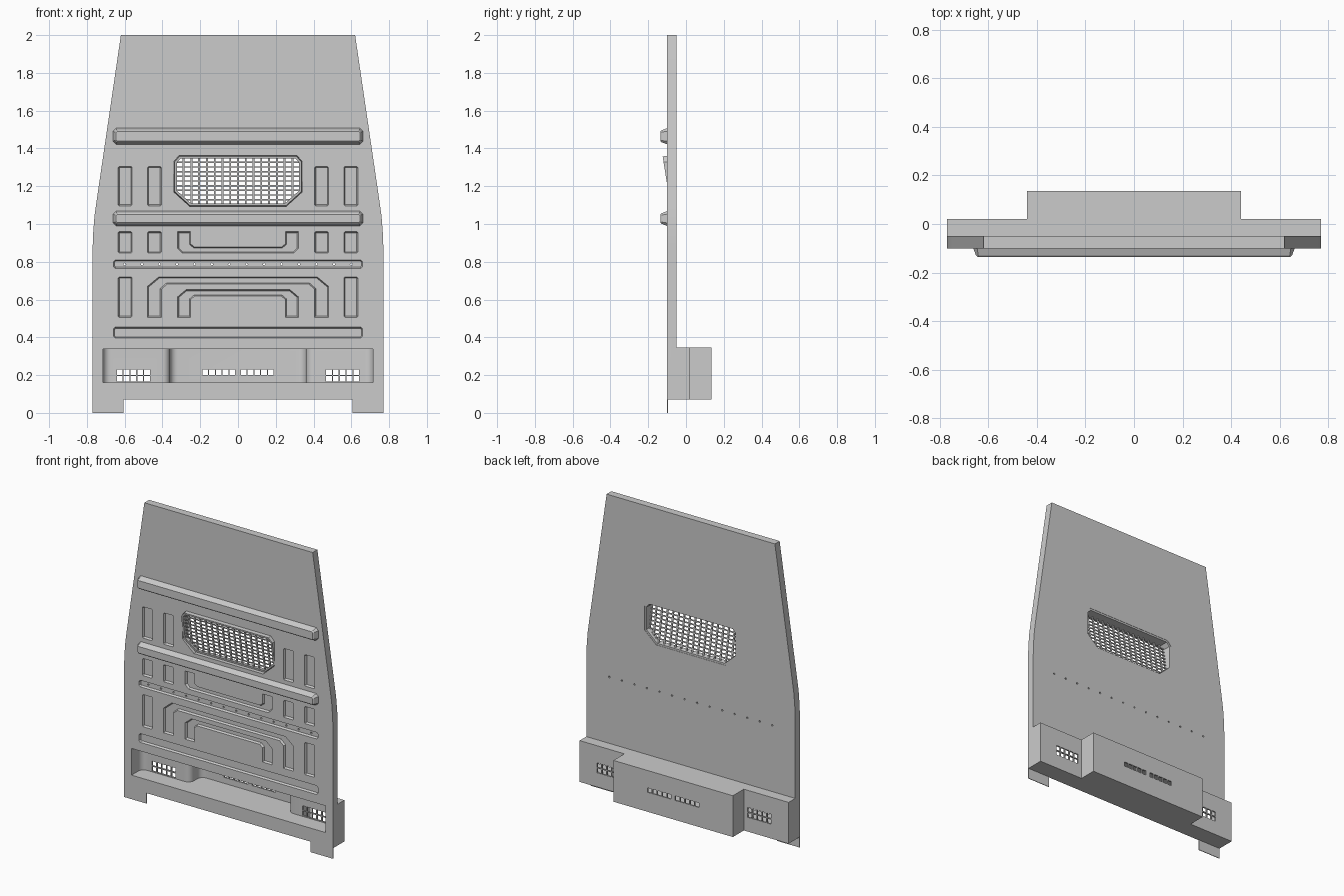
import bpy, bmesh, math
from mathutils import Vector

if "Cube" in bpy.data.objects:
    bpy.data.objects.remove(bpy.data.objects["Cube"])

FRONT, BACK = -0.10, -0.05


def mirror(half):
    """Close a right-hand half outline by mirroring it over x = 0."""
    return half + [(-x, y) for x, y in reversed(half)]


def rect(x0, x1, z0, z1):
    return [(x0, z0), (x1, z0), (x1, z1), (x0, z1)]


def chamfer(pts, r):
    out = []
    for i, p in enumerate(pts):
        p = Vector(p)
        for q in (pts[i - 1], pts[(i + 1) % len(pts)]):
            out.append(tuple(p + (Vector(q) - p).normalized() * r))
    return out


def inset(pts, d):
    n = len(pts)
    area = sum(pts[i - 1][0] * pts[i][1] - pts[i][0] * pts[i - 1][1] for i in range(n))
    s = 1 if area > 0 else -1
    out = []
    for i in range(n):
        p, a, b = Vector(pts[i]), Vector(pts[i - 1]), Vector(pts[(i + 1) % n])
        u, v = (p - a).normalized(), (b - p).normalized()
        n1, n2 = Vector((-u.y, u.x)) * s, Vector((-v.y, v.x)) * s
        out.append(tuple(p + (n1 + n2) * (d / (1 + n1.dot(n2)))))
    return out


def xz(pts, y):
    return [(x, y(z) if callable(y) else y, z) for x, z in pts]


def xy(pts, z):
    return [(x, y, z) for x, y in pts]


def arc(cx, cy, r, a0, a1, n=6):
    angles = [math.radians(a0 + (a1 - a0) * i / n) for i in range(n + 1)]
    return [(cx + r * math.cos(a), cy + r * math.sin(a)) for a in angles]


def loft(bm, *rings, loop=False):
    vs = [[bm.verts.new(p) for p in ring] for ring in rings]
    n = len(vs[0])
    pairs = list(zip(vs, vs[1:])) + ([(vs[-1], vs[0])] if loop else [])
    for a, b in pairs:
        for i in range(n):
            j = (i + 1) % n
            bm.faces.new((a[i], a[j], b[j], b[i]))
    if not loop:
        bm.faces.new(vs[0])
        bm.faces.new(vs[-1])


def make(name, bm):
    bmesh.ops.recalc_face_normals(bm, faces=bm.faces[:])
    me = bpy.data.meshes.new(name)
    bm.to_mesh(me)
    bm.free()
    ob = bpy.data.objects.new(name, me)
    bpy.context.collection.objects.link(ob)
    return ob


def boolean(target, cutter, op):
    cutter.hide_render = True
    m = target.modifiers.new(op, 'BOOLEAN')
    m.operation, m.solver, m.object = op, 'EXACT', cutter
    bpy.context.view_layer.objects.active = target
    bpy.ops.object.modifier_apply(modifier=m.name)
    bpy.data.objects.remove(cutter)


# Tapered main panel
bm = bmesh.new()
outline = mirror([(0.77, 0.07), (0.77, 0.86), (0.767, 0.95), (0.76, 1.04),
                  (0.749, 1.12), (0.62, 2.0)])
loft(bm, xz(outline, FRONT), xz(outline, BACK))
panel = make("main_panel", bm)

# Stepped box behind the lower edge
bm = bmesh.new()
step = mirror([(0.77, -0.075), (0.77, 0.02), (0.44, 0.02), (0.44, 0.135)])
loft(bm, xy(step, 0.07), xy(step, 0.345))
boolean(panel, make("lower_box", bm), 'UNION')

# Cutters: rounded storage cavity, window hole and stamped recesses
bm = bmesh.new()
cavity = mirror([(0.715, -0.12)] + arc(0.675, -0.03, 0.04, 0, 90)
                + arc(0.40, 0.05, 0.04, -90, -180) + arc(0.32, 0.085, 0.04, 0, 90))
loft(bm, xy(cavity, 0.16), xy(cavity, 0.338))
window = mirror([(0.255, 1.093), (0.34, 1.17), (0.34, 1.33), (0.312, 1.362)])
loft(bm, xz(window, -0.15), xz(window, 0.0))
recesses = [chamfer(rect(-0.66, 0.66, z0, z1), 0.01)
            for z0, z1 in ((0.765, 0.81), (0.395, 0.455))]
for x, z0, z1 in ((0.56, 1.095, 1.305), (0.405, 1.095, 1.305), (0.56, 0.845, 0.96),
                  (0.405, 0.845, 0.96), (0.56, 0.505, 0.72)):
    for x0 in (x, -x - 0.075):
        recesses.append(chamfer(rect(x0, x0 + 0.075, z0, z1), 0.006))
recesses += [
    mirror([(0.295, 0.845), (0.32, 0.87), (0.32, 0.96), (0.25, 0.96), (0.25, 0.895), (0.23, 0.879)]),
    mirror([(0.42, 0.72), (0.48, 0.67), (0.48, 0.505), (0.405, 0.505), (0.405, 0.655), (0.375, 0.681)]),
    mirror([(0.275, 0.653), (0.32, 0.615), (0.32, 0.505), (0.25, 0.505), (0.25, 0.6), (0.23, 0.617)]),
]
for r in recesses:
    loft(bm, xz(inset(r, -0.004), -0.11), xz(inset(r, 0.007), -0.086))
boolean(panel, make("recess_cutter", bm), 'DIFFERENCE')

# Cutters: vent slots and the row of small holes
bm = bmesh.new()
for s in (-1, 1):
    for i in range(5):
        for row in range(2):
            x = s * (0.482 + i * 0.036)
            r = rect(x - 0.015, x + 0.015, 0.165 + row * 0.036, 0.195 + row * 0.036)
            loft(bm, xz(r, -0.01), xz(r, 0.04))
        x = s * (0.03 + i * 0.036)
        r = rect(x - 0.015, x + 0.015, 0.2, 0.23)
        loft(bm, xz(r, 0.11), xz(r, 0.15))
for i in range(14):
    hole = arc(-0.6 + i * 1.2 / 13, 0.787, 0.006, 0, 315, 7)
    loft(bm, xz(hole, -0.095), xz(hole, -0.03))
boolean(panel, make("vent_cutter", bm), 'DIFFERENCE')

# Thin foot tabs
for name, x0 in (("foot_tab_left", -0.77), ("foot_tab_right", 0.605)):
    bm = bmesh.new()
    r = rect(x0, x0 + 0.165, 0, 0.072)
    loft(bm, xz(r, FRONT), xz(r, -0.096))
    make(name, bm)

# Raised cross ribs
for name, z0, z1 in (("cross_rib_upper", 1.422, 1.507), ("cross_rib_middle", 0.99, 1.068)):
    bm = bmesh.new()
    r = chamfer(rect(-0.662, 0.662, z0, z1), 0.016)
    loft(bm, xz(r, -0.095), xz(r, -0.101), xz(inset(r, 0.011), -0.129), xz(inset(r, 0.017), -0.135))
    make(name, bm)


# Tilted window frame
def tilt(z):
    return FRONT - (z - 1.21) * 0.16


bm = bmesh.new()
loft(bm, xz(inset(window, -0.002), -0.052), xz(inset(window, 0.004), tilt),
     xz(inset(window, 0.016), tilt), xz(inset(window, 0.012), -0.052), loop=True)
make("window_frame", bm)

# Grille bars, clipped to the window shape
bm = bmesh.new()
X, Z0, Z1, CX, CZ = 0.329, 1.104, 1.351, 0.25, 1.173
cols, rows = 16, 10
for i in range(1, cols):
    x = -X + 2 * X * i / cols
    low = Z0 + max(0, abs(x) - CX) * (CZ - Z0) / (X - CX)
    r = rect(x - 0.005, x + 0.005, low, Z1)
    loft(bm, xz(r, lambda z: tilt(z) + 0.012), xz(r, lambda z: tilt(z) + 0.020))
for i in range(1, rows):
    z = Z0 + (Z1 - Z0) * i / rows
    w = min(X, CX + (z - Z0) * (X - CX) / (CZ - Z0))
    r = rect(-w, w, z - 0.0035, z + 0.0035)
    loft(bm, xz(r, lambda z: tilt(z) + 0.013), xz(r, lambda z: tilt(z) + 0.019))
make("window_grille", bm)

# Smooth the rounded cavity and panel sides, keep other edges crisp
bpy.ops.object.select_all(action='DESELECT')
panel.select_set(True)
bpy.context.view_layer.objects.active = panel
bpy.ops.object.shade_smooth_by_angle(angle=math.radians(30))
